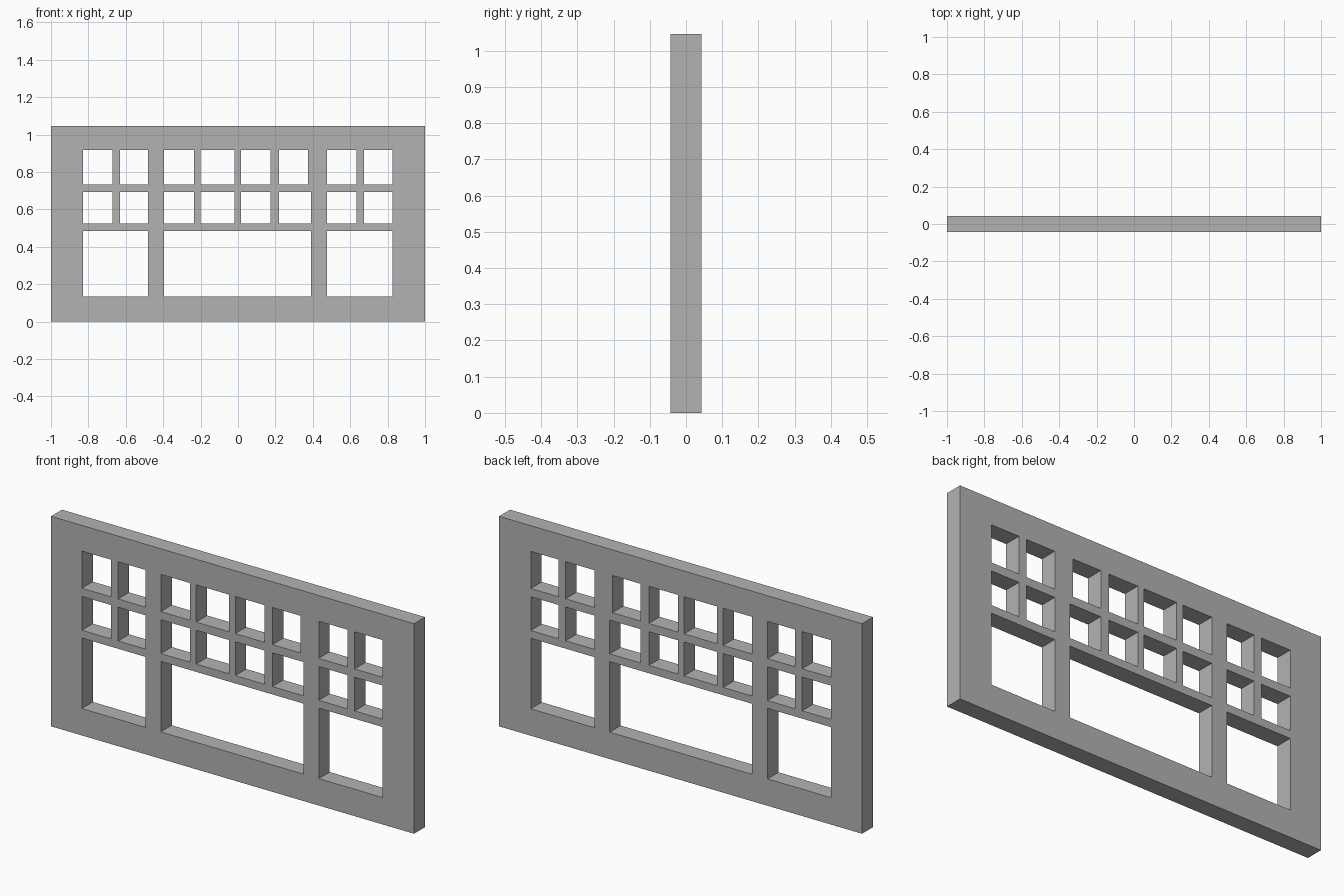
import bpy
import bmesh
from mathutils import Matrix, Vector

cube = bpy.data.objects.get("Cube")
if cube:
    bpy.data.objects.remove(cube, do_unlink=True)

HEIGHT, DEPTH = 1.046, 0.086

grey = bpy.data.materials.new("plain grey")
grey.use_nodes = True
colour = (0.45, 0.45, 0.45, 1)
grey.diffuse_color = colour
grey.node_tree.nodes["Principled BSDF"].inputs["Base Color"].default_value = colour


def add_box(bm, x0, x1, z0, z1, depth):
    centre = Vector(((x0 + x1) / 2, 0, (z0 + z1) / 2))
    size = Matrix.Diagonal((x1 - x0, depth, z1 - z0, 1))
    bmesh.ops.create_cube(bm, size=1, matrix=Matrix.Translation(centre) @ size)


def make_object(name, bm):
    mesh = bpy.data.meshes.new(name)
    bm.to_mesh(mesh)
    bm.free()
    mesh.materials.append(grey)
    obj = bpy.data.objects.new(name, mesh)
    bpy.context.collection.objects.link(obj)
    return obj


# Solid panel
bm = bmesh.new()
add_box(bm, -1, 1, 0, HEIGHT, DEPTH)
frame = make_object("window_frame", bm)

# Openings: two rows of small panes above three wide panes
small_columns = [(-0.83, -0.67), (-0.63, -0.48),
                 (-0.395, -0.235), (-0.20, -0.02), (0.015, 0.175), (0.22, 0.375),
                 (0.475, 0.633), (0.673, 0.825)]
wide_columns = [(-0.83, -0.48), (-0.395, 0.39), (0.475, 0.825)]
rows = [(0.733, 0.918, small_columns),
        (0.524, 0.692, [(a, 0.39 if a == 0.22 else b) for a, b in small_columns]),
        (0.134, 0.485, wide_columns)]
bm = bmesh.new()
for z0, z1, columns in rows:
    for x0, x1 in columns:
        add_box(bm, x0, x1, z0, z1, DEPTH * 3)
cutter = make_object("opening_cutter", bm)
cutter.hide_render = True

# Cut the openings, then discard the cutter
cut = frame.modifiers.new("openings", "BOOLEAN")
cut.operation = "DIFFERENCE"
cut.solver = "EXACT"
cut.object = cutter
bpy.context.view_layer.objects.active = frame
bpy.ops.object.modifier_apply(modifier=cut.name)
bpy.data.objects.remove(cutter, do_unlink=True)
